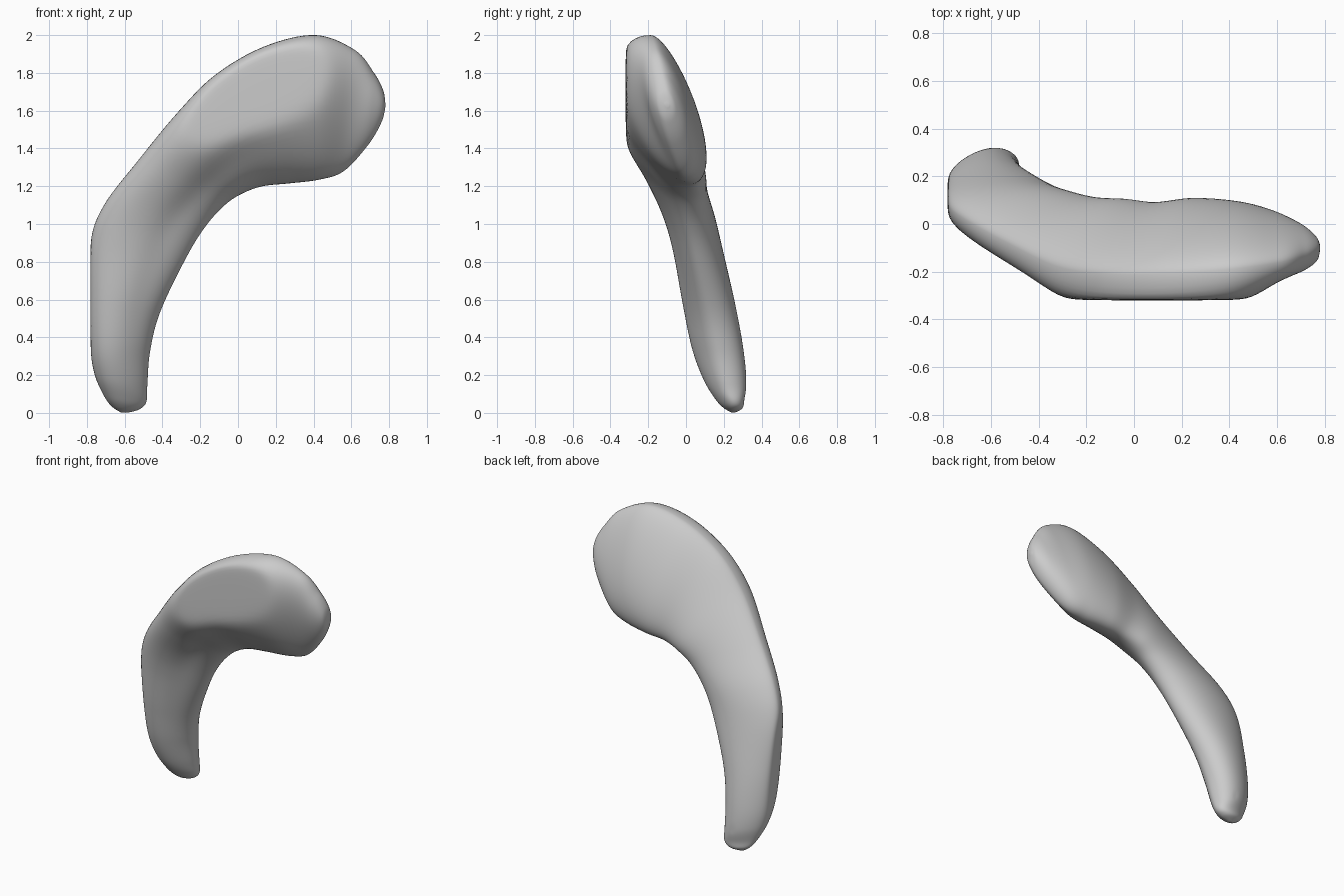
import bpy, bmesh, math
from mathutils import Vector

if "Cube" in bpy.data.objects:
    bpy.data.objects.remove(bpy.data.objects["Cube"])

# Cross-sections from lower tip to head:
# outer edge (x, y, z), inner edge (x, y, z), front bulge, back bulge
SECTIONS = [
    (-.62, .25, .002, -.58, .25, .002, .01, .01),
    (-.67, .25, .035, -.52, .255, .02, .055, .045),
    (-.71, .23, .09, -.485, .25, .06, .085, .065),
    (-.76, .20, .20, -.48, .22, .15, .115, .105),
    (-.79, .17, .35, -.465, .18, .33, .14, .125),
    (-.80, .13, .60, -.41, .13, .54, .145, .13),
    (-.79, .08, .89, -.27, .06, .83, .14, .125),
    (-.71, .02, 1.10, -.17, .03, .99, .15, .125),
    (-.53, -.08, 1.335, -.07, .02, 1.10, .175, .125),
    (-.32, -.18, 1.59, .02, .02, 1.16, .22, .14),
    (-.12, -.21, 1.79, .13, .02, 1.20, .25, .13),
    (.14, -.21, 1.94, .27, .02, 1.215, .26, .15),
    (.41, -.19, 2.00, .43, .00, 1.235, .22, .15),
    (.62, -.16, 1.92, .56, -.02, 1.28, .125, .12),
    (.72, -.13, 1.80, .69, -.07, 1.42, .085, .09),
    (.768, -.11, 1.71, .76, -.10, 1.54, .05, .05),
    (.78, -.10, 1.64, .78, -.10, 1.62, .01, .01),
]
STEPS, SIDES = 8, 64


def spline(i, t):
    """Catmull-Rom blend of the section table."""
    n = len(SECTIONS) - 1
    a, b, c, d = (SECTIONS[min(max(i + k, 0), n)] for k in (-1, 0, 1, 2))
    return [0.5 * (2 * q + (r - p) * t + (2 * p - 5 * q + 4 * r - s) * t * t
                   + (3 * q - p - 3 * r + s) * t ** 3)
            for p, q, r, s in zip(a, b, c, d)]


def soft_max(a, b, k):
    return 0.5 * (a + b + math.sqrt((a - b) ** 2 + k * k))


def ring(sec, along):
    """Lens-shaped section, fuller at the outer front and the inner back."""
    outer, inner, front, back = Vector(sec[:3]), Vector(sec[3:6]), sec[6], sec[7]
    depth = .10 * math.exp(-((along - 8) / 2.5) ** 2)
    pts = []
    for k in range(SIDES):
        a = 2 * math.pi * k / SIDES
        u, v = math.cos(a), math.sin(a)
        p = inner.lerp(outer, (u + 1) / 2)
        # shallow groove along the inner front, fading towards both ends
        groove = depth * math.exp(-((u + .4) / .3) ** 2)
        p.y += -front * (v * (1 + .2 * u) - groove) if v > 0 else -back * v * (1 - .2 * u)
        # softly flattened front and outer side
        p.x = soft_max(p.x, -.785, .015)
        p.y = min(soft_max(p.y, -.322, .025), .318)
        p.z = max(p.z, 0)
        pts.append(p)
    return pts


# Curved body lofted through the sections
bm = bmesh.new()
rings = []
last = len(SECTIONS) - 1
for i in range(last):
    for s in range(STEPS):
        t = s / STEPS
        rings.append([bm.verts.new(p) for p in ring(spline(i, t), i + t)])
rings.append([bm.verts.new(p) for p in ring(SECTIONS[-1], last)])
for r0, r1 in zip(rings, rings[1:]):
    for k in range(SIDES):
        j = (k + 1) % SIDES
        bm.faces.new((r0[k], r0[j], r1[j], r1[k]))
bm.faces.new(rings[0])
bm.faces.new(rings[-1])
bmesh.ops.recalc_face_normals(bm, faces=bm.faces)

mesh = bpy.data.meshes.new("curved_body")
bm.to_mesh(mesh)
bm.free()
body = bpy.data.objects.new("curved_body", mesh)
bpy.context.collection.objects.link(body)
for poly in mesh.polygons:
    poly.use_smooth = True
